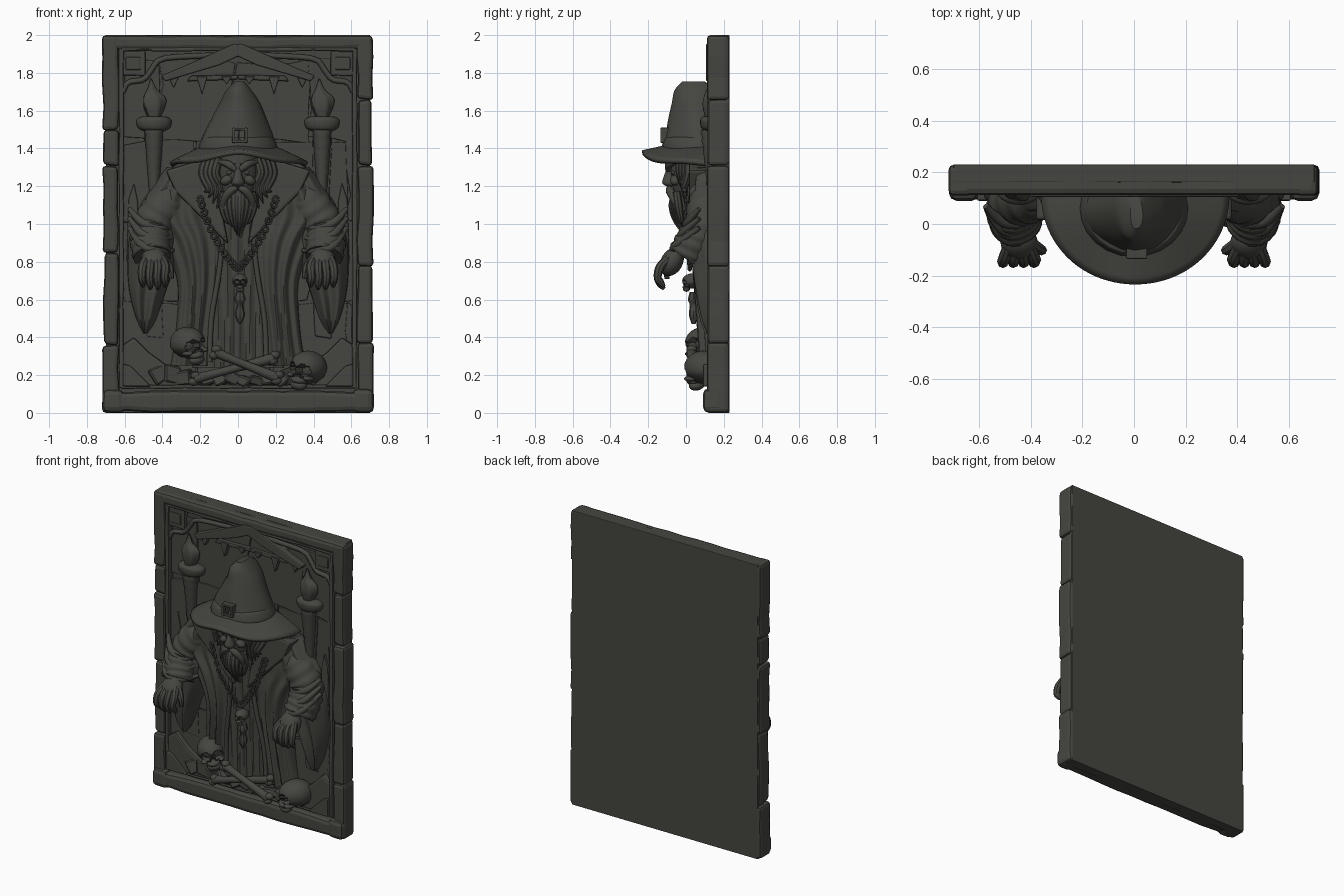
import bpy, bmesh, math, random
from mathutils import Vector, Matrix, Euler

if "Cube" in bpy.data.objects:
    bpy.data.objects.remove(bpy.data.objects["Cube"])
rng = random.Random(7)
stone = bpy.data.materials.new("dark stone")
stone.use_nodes = True
COLOR = (0.06, 0.06, 0.052, 1)
stone.diffuse_color = COLOR
shader = stone.node_tree.nodes["Principled BSDF"]
shader.inputs["Base Color"].default_value = COLOR
shader.inputs["Roughness"].default_value = 0.9
smooth_parts = []
SIDES = ((1, "left"), (-1, "right"))


def finish(name, bm, smooth=True):
    bmesh.ops.recalc_face_normals(bm, faces=bm.faces)
    mesh = bpy.data.meshes.new(name)
    bm.to_mesh(mesh)
    bm.free()
    mesh.materials.append(stone)
    ob = bpy.data.objects.new(name, mesh)
    bpy.context.collection.objects.link(ob)
    if smooth:
        smooth_parts.append(ob)
    return ob


def spline(pts, t):
    """Point on a smooth curve through pts."""
    n = len(pts) - 1
    f = min(max(t, 0) * n, n - 1e-6)
    i = int(f)
    u = f - i
    a, b, c, d = (pts[min(max(i + k, 0), n)] for k in (-1, 0, 1, 2))
    return [q + u * (r - p) / 2 + u * u * (p - 2.5 * q + 2 * r - s / 2)
            + u ** 3 * (1.5 * (q - r) + (s - p) / 2) for p, q, r, s in zip(a, b, c, d)]


def grid(name, func, nu, nv, wrap=True, cap=True):
    bm = bmesh.new()
    rows = [[bm.verts.new(func(i / nu, j / nv)) for i in range(nu if wrap else nu + 1)]
            for j in range(nv + 1)]
    for low, high in zip(rows, rows[1:]):
        for i in range(nu):
            k = (i + 1) % len(low)
            bm.faces.new((low[i], low[k], high[k], high[i]))
    if cap:
        bm.faces.new(rows[0])
        bm.faces.new(rows[-1])
    return finish(name, bm)


def loft(name, rings, nu=24, nv=20, ripple=0, waves=5):
    """Stack of horizontal ellipses (x, y, z, rx, ry), kept inside the slab."""
    def func(u, v):
        x, y, z, rx, ry = spline(rings, v)
        a = u * math.tau
        k = 1 + ripple * math.sin(waves * a + 4 * v)
        return x + rx * k * math.cos(a), min(y + ry * k * math.sin(a), .2), z
    return grid(name, func, nu, nv)


def tube(name, pts, nu=10, nv=16, ripple=0, waves=8):
    """Round sweep through (x, y, z, radius), kept inside the slab."""
    def func(u, v):
        x, y, z, r = spline(pts, v)
        tan = Vector(spline(pts, v + .01)[:3]) - Vector(spline(pts, v - .01)[:3])
        side = tan.cross(Vector((0, 1, 0.02))).normalized()
        up = side.cross(tan).normalized()
        a = u * math.tau
        r = max(r, .002) * (1 + ripple * math.sin(waves * math.tau * v + 2 * math.sin(a)))
        p = Vector((x, y, z)) + r * (side * math.cos(a) + up * math.sin(a))
        return p.x, min(p.y, .2), p.z
    return grid(name, func, nu, nv)


def drape(name, rows, s=1, folds=4, depth=.012, fullness=.35):
    """Folded cloth hung on the wall, rows of (z, x inner, x outer, y front)."""
    def func(u, v):
        z, a, b, y = spline(rows, v)
        swell = max(math.sin(math.pi * u), 0) ** fullness
        fold = depth * math.sin(folds * math.tau * u + 3 * v) * swell
        return s * (a + (b - a) * u), .175 + (y - .175) * swell + fold, z
    return grid(name, func, 48, 30, wrap=False)


def ball(name, loc, size, rot=(0, 0, 0)):
    bm = bmesh.new()
    m = Matrix.LocRotScale(Vector(loc), Euler(rot), Vector(size))
    bmesh.ops.create_uvsphere(bm, u_segments=20, v_segments=12, radius=1, matrix=m)
    return finish(name, bm)


def plate(name, outline, front, back=.175, bevel=.008, s=1):
    """Flat relief cut from an (x, z) outline."""
    bm = bmesh.new()
    face = bm.faces.new([bm.verts.new((s * x, front, z)) for x, z in outline])
    ext = bmesh.ops.extrude_face_region(bm, geom=[face])
    bmesh.ops.translate(bm, vec=(0, back - front, 0),
                        verts=[g for g in ext["geom"] if isinstance(g, bmesh.types.BMVert)])
    ob = finish(name, bm, False)
    mod = ob.modifiers.new("worn edge", "BEVEL")
    mod.width, mod.segments = bevel, 2
    return ob


def block(name, x0, x1, z0, z1, front, back=.175, jit=.006, step=.11, bevel=.008):
    """Rectangular stone with a chipped outline."""
    corners = [(x0, z0), (x1, z0), (x1, z1), (x0, z1)]
    pts = []
    for (ax, az), (bx, bz) in zip(corners, corners[1:] + corners[:1]):
        n = max(1, int(math.hypot(bx - ax, bz - az) / step))
        for i in range(n):
            x = ax + (bx - ax) * i / n + rng.uniform(-jit, jit)
            z = az + (bz - az) * i / n + rng.uniform(-jit, jit)
            pts.append((max(-.72, min(.72, x)), max(0, min(2, z))))
    return plate(name, pts, front, back, bevel)


# Slab, wall stones and frame
plate("back_slab", [(-.7, 0), (.7, 0), (.7, 2), (-.7, 2)], .162, .23, .004)
for row in range(4):
    for col in range(4):
        x, z = -.62 + .4 * col - .2 * (row % 2), .15 + .43 * row
        if x < .6:
            block("wall_stone", max(x, -.62) + .004, min(x + .4, .62), z + .004, z + .425,
                  rng.uniform(.142, .155), jit=.02, bevel=.005)
block("frame_top", -.715, .715, 1.925, 2, .112, .23, bevel=.024)
block("frame_bottom", -.7, .7, .005, .115, .095, .23, bevel=.026)
for s, side in SIDES:
    cuts = (0, .37, .78, 1.31, 1.66, 2) if s > 0 else (0, .36, .85, 1.31, 1.5, 2)
    for i, (low, high) in enumerate(zip(cuts, cuts[1:])):
        edges = sorted((s * .632, s * (.717 - .006 * (i % 2))))
        block("frame_stone_" + side, *edges, low, high, .11 + .005 * (i % 2), .23, bevel=.02)
    block("foot_stone_" + side, *sorted((s * .6, s * .72)), 0, .13, .09, .2, bevel=.03)
    block("inner_trim_" + side, *sorted((s * .605, s * .63)), .13, 1.93, .115, jit=.003)
    # Corner tiles and arch
    block("corner_tile_" + side, *sorted((s * .49, s * .62)), 1.785, 1.915, .125, jit=.003)
    tile = [(.515, 1.815), (.595, 1.815), (.595, 1.885), (.515, 1.885)]
    plate("corner_stud_" + side, tile, .115, s=s)
    tube("arch_rib_" + side, [(s * x, .135, z, .015) for x, z in
         ((.61, 1.7), (.58, 1.75), (.5, 1.765), (.455, 1.82), (.4, 1.875), (.2, 1.89), (0, 1.9))])
    # Gable beams with hanging spikes
    plate("gable_beam_" + side, [(-.03, 1.9), (.1, 1.84), (.385, 1.755), (.41, 1.785),
          (.3, 1.83), (.02, 1.955), (-.02, 1.945)], .105, s=s)
    plate("gable_tie_" + side, [(0, 1.765), (.27, 1.755), (.25, 1.785), (0, 1.79)], .13, s=s)
    for x, drop in ((.06, .03), (.19, .085), (.34, .05)):
        plate("hanging_spike_" + side, [(x - .028, 1.78), (x, 1.77 - drop), (x + .03, 1.78)],
              .12, s=s, bevel=.004)
    # Torch
    x = s * .445
    block("torch_pillar_" + side, x - .045, x + .045, .4, 1.5, .142, jit=.008)
    tube("torch_shaft_" + side, [(x, .14, 1.1, .02), (x, .135, 1.3, .036), (x, .125, 1.5, .05)],
         ripple=.06)
    loft("torch_cup_" + side, [(x, .14, 1.49, .05, .04), (x, .14, 1.51, .085, .06),
         (x, .14, 1.55, .092, .065), (x, .14, 1.57, .06, .05)])
    loft("torch_flame_" + side, [(x, .13, 1.56, .03, .03), (x, .13, 1.62, .055, .04),
         (x, .13, 1.67, .056, .035), (x - .01, .13, 1.71, .025, .02), (x - .015, .13, 1.77, .003, .003)],
         ripple=.1)
    plate("wall_spike_" + side, [(.53, .8), (.59, .8), (.58, 1.13), (.55, 1.22), (.53, 1.12)],
          .135, s=s)
    # Broken slabs leaning in the lower corners
    plate("corner_slab_" + side, [(.3, .14), (.61, .14), (.61, .36), (.55, .4), (.47, .32), (.36, .24)],
          .115, s=s, bevel=.012)
    plate("low_slab_" + side, [(.46, .14), (.61, .14), (.61, .26), (.57, .25)], .09, s=s)
for z in (.128, 1.915):
    block("inner_rail", -.62, .62, z, z + .02, .115, jit=.003)

# Robe
drape("inner_robe", [(.24, -.25, .25, .09), (.5, -.25, .25, .08), (.85, -.28, .28, .06),
      (1.1, -.3, .3, .04), (1.3, -.2, .2, .03)], folds=9, depth=.008)
for s, side in SIDES:
    drape("coat_" + side, [(.25, .13, .36, .085), (.45, .12, .33, .07), (.7, .09, .325, .05),
          (.9, .07, .41, .035), (1.05, .09, .53, .035), (1.18, .13, .47, .03), (1.3, .18, .38, .05)],
          s, folds=4, depth=.014)
    tube("coat_edge_" + side, [(s * x, y, z, .014) for x, y, z in ((.16, .03, 1.22),
         (.09, .04, .95), (.1, .05, .75), (.14, .075, .5), (.15, .09, .27))])
    plate("collar_" + side, [(.1, 1.3), (.2, 1.34), (.385, 1.285), (.33, 1.17), (.24, 1.08),
          (.05, .89), (.09, 1.1)], .015, .15, .014, s)
    drape("hanging_sleeve_" + side, [(.42, .475, .5, .12), (.5, .43, .54, .09),
          (.63, .385, .575, .065), (.78, .335, .588, .045), (.92, .32, .58, .03),
          (1.03, .34, .54, .06)], s, folds=2, depth=.02, fullness=.22)
    tube("sleeve_" + side, [(s * x, y, z, r) for x, y, z, r in ((.3, .12, 1.2, .06),
         (.385, .11, 1.1, .1), (.455, .095, .985, .105), (.465, .045, .9, .105), (.455, 0, .83, .1))],
         20, 40, .04)
    for k in range(3):
        tube("sleeve_fold_" + side, [(s * (.345 + .01 * k), .06, .86 + .07 * k, .012),
             (s * .42, -.055 + .03 * k, .855 + .06 * k, .02),
             (s * .51, -.05 + .03 * k, .89 + .06 * k, .022), (s * .575, .07, .98 + .05 * k, .012)])
    # Hand with curled fingers
    ball("hand_" + side, (s * .445, -.075, .8), (.073, .058, .08), (-.5, 0, 0))
    for k in range(4):
        x = s * (.385 + .04 * k)
        low = .65 + .012 * abs(k - 1.5)
        tube("finger_" + side, [(s * (.4 + .03 * k), -.09, .82, .02), (x, -.135, .775, .024),
             (x + s * .004, -.15, .72, .021), (x, -.135, low + .025, .019), (x, -.115, low, .009)], 8)
    tube("thumb_" + side, [(s * .4, -.07, .82, .022), (s * .362, -.1, .77, .021),
         (s * .352, -.1, .71, .013)], 8)

# Head, face and beard
loft("head", [(0, .04, 1.08, .05, .07), (0, .03, 1.15, .085, .09), (0, .02, 1.25, .105, .1),
     (0, .03, 1.4, .11, .11)])
loft("nose", [(0, -.08, 1.195, .012, .01), (0, -.09, 1.215, .034, .035),
     (0, -.085, 1.26, .022, .03), (0, -.07, 1.32, .018, .02)], 12, 10)
tube("mouth_beard", [(0, 0, 1.19, .07), (0, -.01, 1.1, .065), (.005, -.01, 1.02, .045),
     (.015, .005, .93, .005)], 16)
for s, side in SIDES:
    tube("eyebrow_" + side, [(s * .012, -.095, 1.285, .014), (s * .05, -.09, 1.315, .02),
         (s * .1, -.05, 1.33, .01)])
    ball("eye_" + side, (s * .045, -.064, 1.272), (.02, .015, .011))
    ball("cheek_" + side, (s * .06, -.057, 1.232), (.035, .028, .025), (0, s * .5, 0))
    tube("moustache_" + side, [(s * .004, -.09, 1.19, .012), (s * .04, -.085, 1.175, .022),
         (s * .075, -.06, 1.12, .018), (s * .07, -.04, 1.05, .004)])
    for k in range(4):
        x = .015 + .02 * k
        tube("beard_lock_" + side, [(s * x, -.05, 1.17, .02), (s * x * 1.1, -.07 + .01 * k, 1.1, .022),
             (s * x * .8, -.055 + .01 * k, 1.02, .015), (s * x * .4, -.01, .94 + .02 * k, .003)], 8)
        x = .1 + .022 * k
        tube("hair_lock_" + side, [(s * x, -.03 + .015 * k, 1.35, .022),
             (s * (x + .02), -.03 + .015 * k, 1.27, .024), (s * (x - .01), -.01, 1.19, .018),
             (s * (x + .012), 0, 1.08 + .03 * k, .003)], 8)


# Wide drooping hat
def brim_point(u, v):
    a = math.pi - .2 + u * (math.pi + .4)
    x, y = math.cos(a), math.sin(a)
    r = .13 + .23 * v
    drop = .05 + .055 * abs(x) ** 1.5 + .008 * math.sin(5 * a)
    return r * x + .005, .11 + r * y * .95, 1.42 - drop * v ** 1.2


brim = grid("hat_brim", brim_point, 48, 8, wrap=False, cap=False)
thick = brim.modifiers.new("thickness", "SOLIDIFY")
thick.thickness, thick.offset = .024, 0
loft("hat_crown", [(0, .06, 1.385, .205, .18), (0, .06, 1.46, .185, .165), (.005, .06, 1.55, .145, .15),
     (.01, .06, 1.64, .105, .132), (.005, .05, 1.71, .066, .11), (.01, .04, 1.755, .025, .06)],
     ripple=.035, waves=4)
loft("hat_band", [(0, .06, 1.39, .2, .18), (0, .06, 1.405, .21, .188), (0, .06, 1.45, .193, .178),
     (0, .06, 1.46, .18, .165)])
for x0, x1, z0, z1 in ((-.03, -.015, 1.43, 1.51), (.035, .05, 1.43, 1.51),
                       (-.03, .05, 1.43, 1.445), (-.03, .05, 1.495, 1.51), (0, .012, 1.44, 1.49)):
    block("hat_buckle", x0, x1, z0, z1, -.135, -.08, .001, bevel=.004)

# Chain and pendant
for s, side in SIDES:
    for k in range(14):
        x, y, z = spline([(.2, .005, 1.13), (.14, .0, .96), (.06, .015, .83), (.01, .02, .77)], k / 13)
        bpy.ops.mesh.primitive_torus_add(major_segments=12, minor_segments=6, major_radius=.015,
            minor_radius=.007, location=(s * x, y, z), rotation=(math.pi / 2, (k % 2) * .8, s * .4))
        link = bpy.context.object
        link.name = "chain_link_" + side
        link.data.materials.append(stone)
        smooth_parts.append(link)
loft("pendant_drop", [(.01, .04, .47, .006, .01), (.01, .04, .52, .028, .025),
     (.01, .04, .57, .015, .02), (.01, .04, .6, .03, .03), (.01, .04, .64, .02, .02)], 8, 12)


# Skulls: cranium with eye and nose hollows pressed in, muzzle, cheeks and jaw
def skull(name, loc, size, turn):
    base = Matrix.LocRotScale(Vector(loc), Euler(turn), Vector((size,) * 3))
    bm = bmesh.new()
    bmesh.ops.create_uvsphere(bm, u_segments=48, v_segments=32, radius=1)
    for v in bm.verts:
        v.co = Vector((v.co.x * .82, v.co.y, v.co.z * .8 + .15))
        if v.co.z < 0:
            v.co.x *= 1 + .4 * v.co.z
        for x, z, r in ((.32, .05, .26), (-.32, .05, .26), (0, -.27, .13)):
            if v.co.y < 0 and math.hypot(v.co.x - x, v.co.z - z) < r:
                v.co.y += .4
    bm.transform(base)
    finish(name + "_cranium", bm)
    for part, p, scale in (("_jaw", (0, -.55, -.72), (.42, .36, .26)),
                           ("_muzzle", (0, -.58, -.48), (.4, .4, .2)),
                           ("_cheek_left", (.5, -.5, -.3), (.2, .36, .13)),
                           ("_cheek_right", (-.5, -.5, -.3), (.2, .36, .13))):
        ball(name + part, base @ Vector(p), Vector(scale) * size, turn)


skull("pendant_skull", (.01, .03, .69), .05, (0, 0, 0))
skull("skull_right", (-.265, .095, .355), .105, (0, -.2, .65))
skull("skull_left", (.37, .095, .225), .11, (0, .2, -.65))

# Crossed bones
for a, b, y in (((-.12, .32), (.21, .185), .03), ((-.23, .18), (.19, .29), .07)):
    tube("bone", [(a[0], y, a[1], .028), (a[0] * .6 + b[0] * .4, y, a[1] * .6 + b[1] * .4, .021),
         (b[0], y, b[1], .028)], 10)
    for x, z in (a, b):
        for off in (-.016, .016):
            ball("bone_knob", (x + off * .4, y, z + off), (.027, .027, .022))

# Rubble between the corner slabs
for k in range(14):
    x = -.42 + .84 * k / 13
    top = .2 + .2 * max(abs(x) - .15, 0) + rng.uniform(0, .03)
    bm = bmesh.new()
    bmesh.ops.create_cube(bm, size=1.5)
    turn = Euler((rng.uniform(-.3, .3), rng.uniform(-.7, .7), rng.uniform(-.4, .4))).to_matrix()
    for v in bm.verts:
        v.co = turn @ (v.co * rng.uniform(.8, 1.15))
        v.co = Vector((x + v.co.x * .06, .14 + v.co.y * .045, top / 2 + .07 + v.co.z * (top / 2 - .07)))
    worn = finish("rubble", bm, False).modifiers.new("worn edge", "BEVEL")
    worn.width = .008

# Smooth shading with sharp creases
bpy.ops.object.select_all(action="DESELECT")
for ob in smooth_parts:
    ob.select_set(True)
bpy.context.view_layer.objects.active = smooth_parts[0]
bpy.ops.object.shade_smooth_by_angle(angle=math.radians(40))
